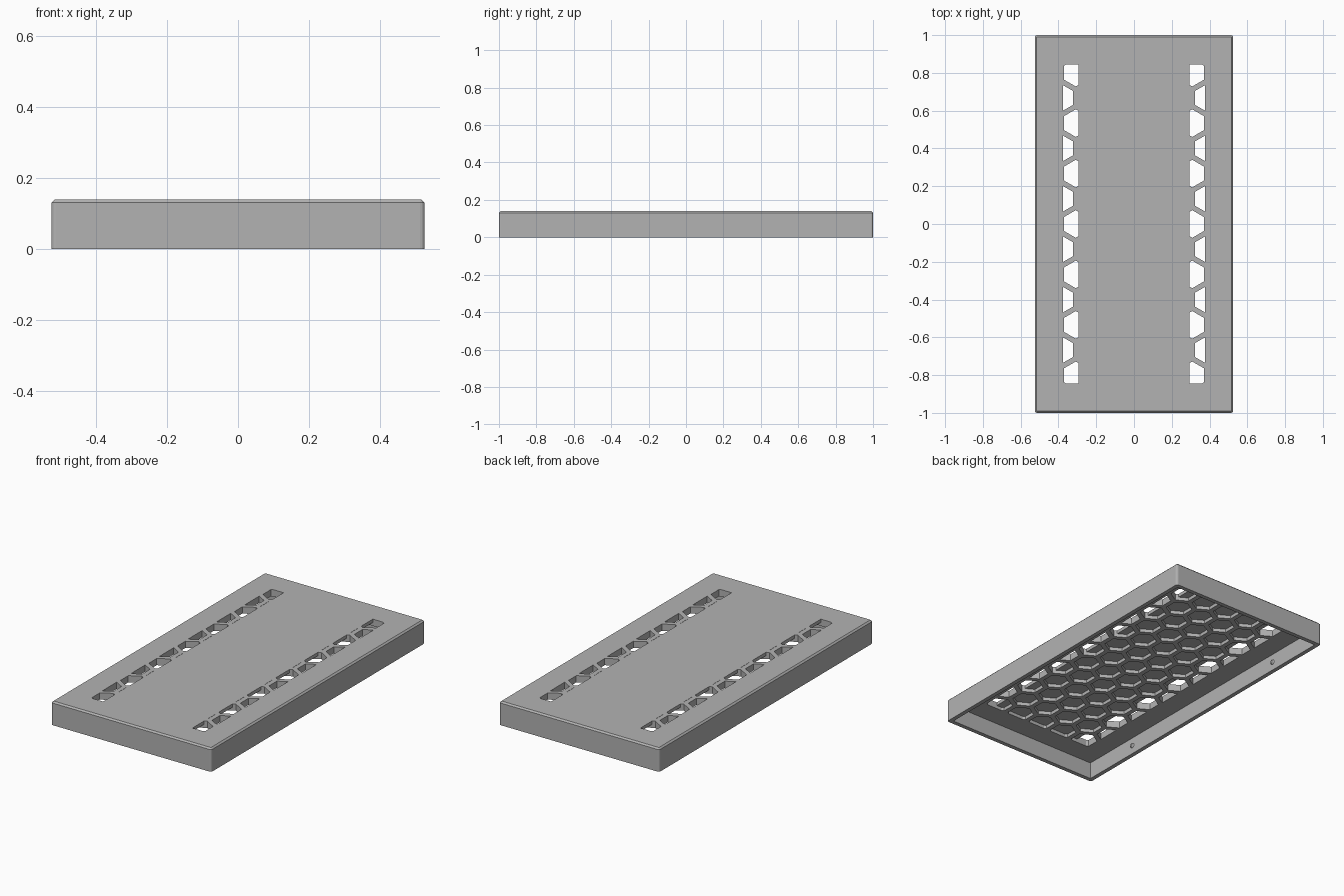
import bpy, bmesh
from math import pi, sqrt
from mathutils import Matrix, Vector

old = bpy.data.objects.get("Cube")
if old:
    bpy.data.objects.remove(old, do_unlink=True)

# Overall sizes
HALF_X, HALF_Y, HEIGHT = 0.525, 1.0, 0.14
WALL, CEILING, POCKET_TOP = 0.025, 0.10, 0.12
GRILLE_X, GRILLE_Y, VENT_X = 0.375, 0.845, 0.293
ROW = 0.1335
COLUMN = ROW / 1.5 * sqrt(3)
HEX_RADIUS = 0.073

grey = bpy.data.materials.new("plain_grey")
grey.use_nodes = True
colour = (0.45, 0.45, 0.45, 1)
grey.diffuse_color = colour
grey.node_tree.nodes["Principled BSDF"].inputs["Base Color"].default_value = colour


def make_object(name, bm):
    bmesh.ops.recalc_face_normals(bm, faces=bm.faces)
    mesh = bpy.data.meshes.new(name)
    bm.to_mesh(mesh)
    bm.free()
    mesh.materials.append(grey)
    obj = bpy.data.objects.new(name, mesh)
    bpy.context.collection.objects.link(obj)
    return obj


def add_box(bm, low, high):
    low, high = Vector(low), Vector(high)
    matrix = Matrix.Translation((low + high) / 2) @ Matrix.Diagonal((*(high - low), 1))
    bmesh.ops.create_cube(bm, size=1, matrix=matrix)


def boolean(target, cutter, operation):
    mod = target.modifiers.new("cut", "BOOLEAN")
    mod.operation, mod.object, mod.solver = operation, cutter, "EXACT"
    bpy.context.view_layer.objects.active = target
    bpy.ops.object.modifier_apply(modifier=mod.name)
    bpy.data.objects.remove(cutter, do_unlink=True)


def honeycomb(name, top, boxes):
    """Hexagonal prisms trimmed to the given boxes."""
    bm = bmesh.new()
    for j in range(-6, 7):
        shift = 0.5 * (j % 2)
        for i in range(-3, 4):
            x = (i + shift) * COLUMN
            if abs(x) > GRILLE_X + 0.05:
                continue
            spot = Matrix.Translation((x, j * ROW, (0.07 + top) / 2))
            bmesh.ops.create_cone(bm, cap_ends=True, segments=6, radius1=HEX_RADIUS,
                                  radius2=HEX_RADIUS, depth=top - 0.07, matrix=spot)
    # Points of the hexagons face along y
    lean = min(abs(v.co.x) for v in bm.verts)
    cells = make_object(name, bm)
    trim = bmesh.new()
    for x0, x1 in boxes:
        add_box(trim, (x0, -GRILLE_Y, 0.05), (x1, GRILLE_Y, 0.3))
    boolean(cells, make_object("trim", trim), "INTERSECT")
    return cells


# Cover shell: outer block with rounded corners and a chamfered top rim
bm = bmesh.new()
add_box(bm, (-HALF_X, -HALF_Y, 0), (HALF_X, HALF_Y, HEIGHT))
upright = [e for e in bm.edges if abs(e.verts[0].co.z - e.verts[1].co.z) > 0.1]
bmesh.ops.bevel(bm, geom=upright, offset=0.012, segments=3, profile=0.5, affect="EDGES")
rim = [e for e in bm.edges if all(v.co.z > HEIGHT - 0.001 for v in e.verts)]
bmesh.ops.bevel(bm, geom=rim, offset=0.009, segments=1, affect="EDGES")
cover = make_object("cover_shell", bm)

# Hollow underside
bm = bmesh.new()
add_box(bm, (WALL - HALF_X, WALL - HALF_Y, -0.1), (HALF_X - WALL, HALF_Y - WALL, CEILING))
boolean(cover, make_object("hollow", bm), "DIFFERENCE")

# Blind honeycomb pockets, then the vent strips that go right through
boolean(cover, honeycomb("pockets", POCKET_TOP, [(-GRILLE_X, GRILLE_X)]), "DIFFERENCE")
boolean(cover, honeycomb("vents", 0.2, [(-GRILLE_X, -VENT_X), (VENT_X, GRILLE_X)]), "DIFFERENCE")

# Small snap bumps on the inside of the long walls
for side, label in ((1, "left"), (-1, "right")):
    for end, place in ((-1, "front"), (1, "back")):
        bm = bmesh.new()
        spot = Matrix.Translation((side * (HALF_X - WALL - 0.004), end * 0.61, 0.05))
        bmesh.ops.create_cone(bm, cap_ends=True, segments=16, radius1=0.016, radius2=0.008,
                              depth=0.012, matrix=spot @ Matrix.Rotation(-side * pi / 2, 4, "Y"))
        make_object(f"{label}_{place}_snap_bump", bm)
